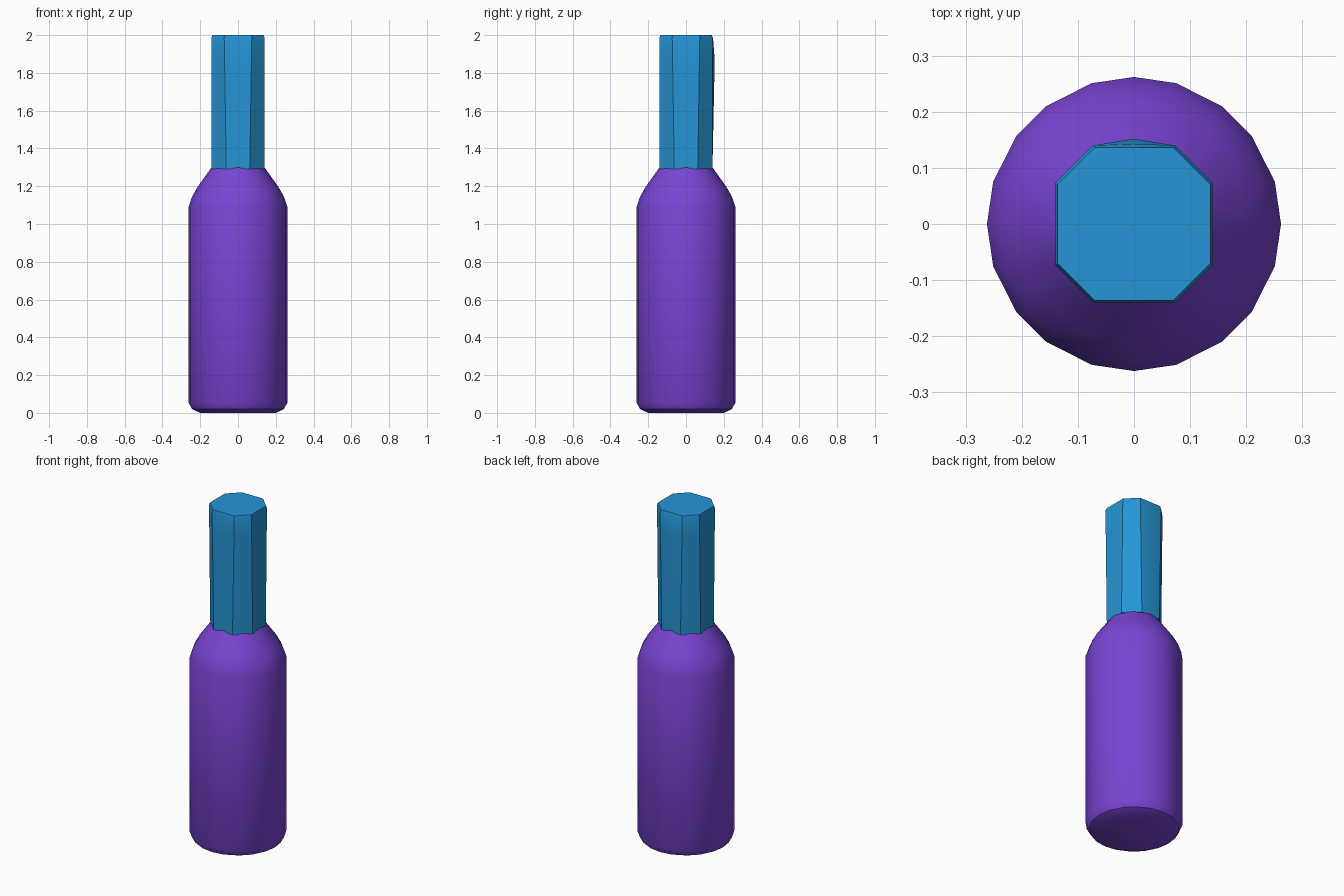
import bpy
import bmesh
from math import sin, cos, radians

default = bpy.data.objects.get("Cube")
if default:
    bpy.data.objects.remove(default, do_unlink=True)


def make_material(name, rgb):
    mat = bpy.data.materials.new(name)
    mat.use_nodes = True
    mat.diffuse_color = (*rgb, 1)
    mat.node_tree.nodes["Principled BSDF"].inputs["Base Color"].default_value = (*rgb, 1)
    return mat


def loft(name, rings, mat, angle):
    """Join matching rings of points into a closed, smooth-shaded solid."""
    bm = bmesh.new()
    loops = [[bm.verts.new(p) for p in ring] for ring in rings]
    for low, high in zip(loops, loops[1:]):
        for i in range(len(low)):
            j = (i + 1) % len(low)
            bm.faces.new((low[i], low[j], high[j], high[i]))
    bm.faces.new(loops[0][::-1])
    bm.faces.new(loops[-1])
    bmesh.ops.recalc_face_normals(bm, faces=bm.faces)
    mesh = bpy.data.meshes.new(name)
    bm.to_mesh(mesh)
    bm.free()
    mesh.materials.append(mat)
    obj = bpy.data.objects.new(name, mesh)
    bpy.context.collection.objects.link(obj)
    bpy.ops.object.select_all(action='DESELECT')
    obj.select_set(True)
    bpy.context.view_layer.objects.active = obj
    bpy.ops.object.shade_smooth_by_angle(angle=radians(angle))
    return obj


purple = make_material("purple glass", (0.19, 0.058, 0.66))
blue = make_material("blue glass", (0.019, 0.30, 0.67))

# Body: twenty slightly uneven sides, rounded base and sloping shoulder
angles = [radians(q * 90 + a) for q in range(4) for a in (0, 16.7, 36.8, 53.2, 73.3)]
profile = [(0.20, 0), (0.243, 0.02), (0.262, 0.055), (0.262, 1.09),
           (0.243, 1.145), (0.215, 1.195), (0.14, 1.30)]
loft("bottle_body",
     [[(r * cos(a), r * sin(a), z) for a in angles] for r, z in profile],
     purple, 35)


# Neck: octagon with a small swelling in the middle of its back side
def neck_ring(z, half, corner, back):
    h, c = half, corner
    return [(x, y, z) for x, y in
            ((h, -c), (h, c), (c, h), (0, back), (-c, h),
             (-h, c), (-h, -c), (-c, -h), (c, -h))]


loft("bottle_neck",
     [neck_ring(1.29, 0.14, 0.062, 0.14),
      neck_ring(1.87, 0.14, 0.071, 0.152),
      neck_ring(1.985, 0.14, 0.073, 0.143),
      neck_ring(2.0, 0.136, 0.07, 0.136)],
     blue, 30)
